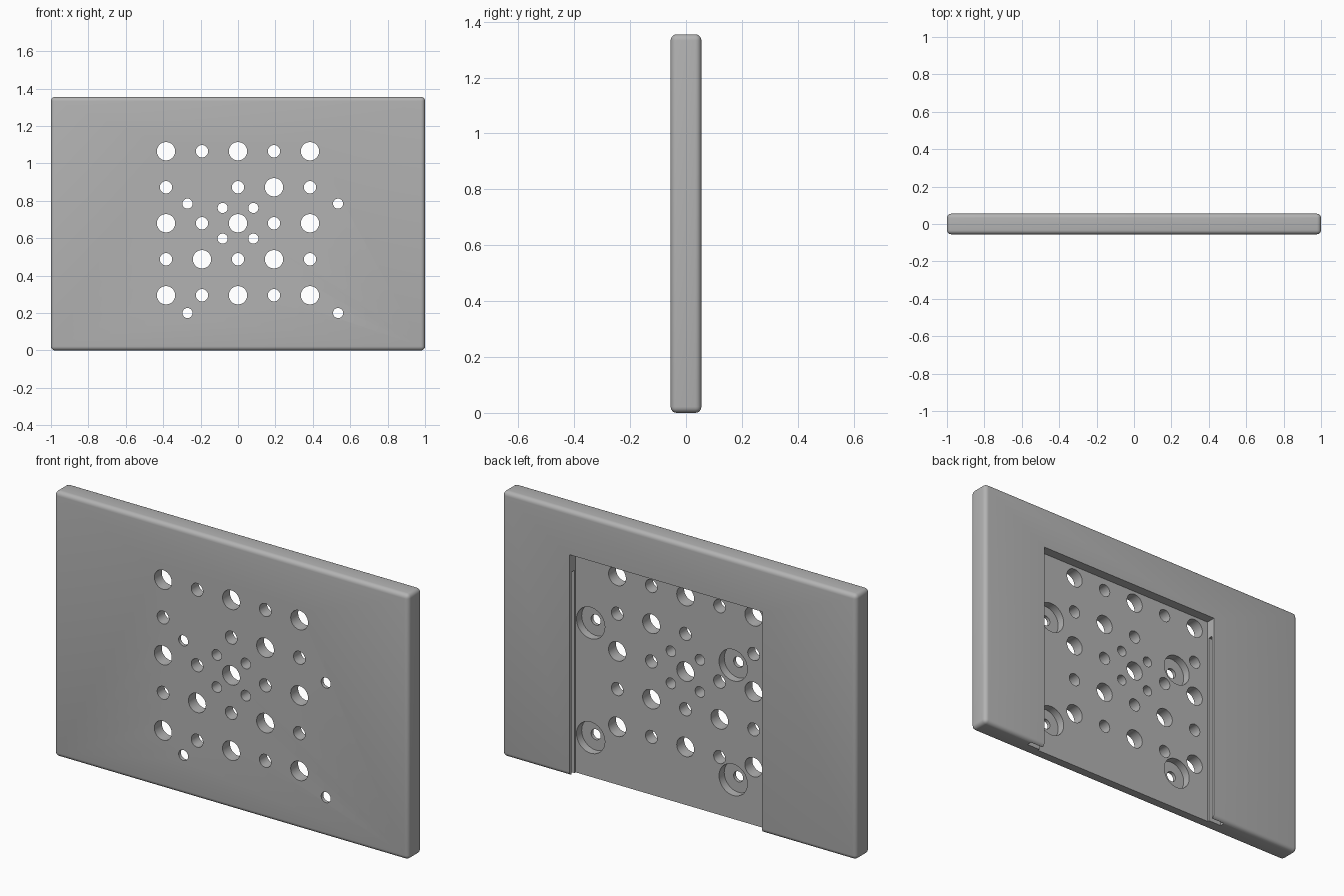
import bpy, bmesh, math
from mathutils import Matrix, Vector

cube = bpy.data.objects.get("Cube")
if cube:
    bpy.data.objects.remove(cube, do_unlink=True)

W, T, H = 2.0, 0.11, 1.355      # plate width, thickness, height
BACK = T / 2
FLOOR = BACK - 0.05             # recess floor
MID_Z = 0.68
PITCH = 0.1925

grey = bpy.data.materials.new("plain_grey")
grey.use_nodes = True
grey.diffuse_color = (0.45, 0.45, 0.45, 1)
grey.node_tree.nodes["Principled BSDF"].inputs["Base Color"].default_value = (0.45, 0.45, 0.45, 1)


def add_box(bm, lo, hi):
    lo, hi = Vector(lo), Vector(hi)
    matrix = Matrix.Translation((lo + hi) / 2) @ Matrix.Diagonal((*(hi - lo), 1))
    bmesh.ops.create_cube(bm, size=1, matrix=matrix)


def add_bore(bm, x, z, radius, y0, y1):
    matrix = Matrix.Translation((x, (y0 + y1) / 2, z)) @ Matrix.Rotation(math.pi / 2, 4, 'X')
    bmesh.ops.create_cone(bm, cap_ends=True, segments=40, radius1=radius,
                          radius2=radius, depth=y1 - y0, matrix=matrix)


def make_object(name, bm):
    mesh = bpy.data.meshes.new(name)
    bm.to_mesh(mesh)
    bm.free()
    mesh.materials.append(grey)
    obj = bpy.data.objects.new(name, mesh)
    bpy.context.collection.objects.link(obj)
    return obj


# Plate with rounded outer edges
bm = bmesh.new()
add_box(bm, (-W / 2, -T / 2, 0), (W / 2, T / 2, H))
bmesh.ops.bevel(bm, geom=bm.edges[:], offset=0.022, segments=5, profile=0.5, affect='EDGES')
plate = make_object("mounting_plate", bm)
bpy.context.view_layer.objects.active = plate
plate.select_set(True)


def cut(name, bm):
    cutter = make_object(name, bm)
    cutter.hide_render = True
    mod = plate.modifiers.new(name, 'BOOLEAN')
    mod.operation = 'DIFFERENCE'
    mod.solver = 'EXACT'
    mod.object = cutter
    bpy.ops.object.modifier_apply(modifier=name)
    bpy.data.objects.remove(cutter, do_unlink=True)


# Rear recess, open at the bottom
LEFT, RIGHT, TOP = 0.62, -0.467, 1.13
bm = bmesh.new()
add_box(bm, (RIGHT, FLOOR, -0.1), (LEFT, BACK + 0.1, TOP))
cut("recess", bm)

# Slide-in slots in both side walls of the recess
bm = bmesh.new()
for wall, side in ((LEFT, 1), (RIGHT, -1)):
    a, b = sorted((wall - side * 0.02, wall + side * 0.075))
    add_box(bm, (a, 0.015, -0.1), (b, 0.04, 1.035))
cut("side_slots", bm)

# Grid of alternating large and small holes, one position left out
bm = bmesh.new()
for i in range(-2, 3):
    for j in range(-2, 3):
        if (i, j) != (-1, 1):
            radius = 0.049 if (i + j) % 2 == 0 else 0.033
            add_bore(bm, i * PITCH, MID_Z + j * PITCH, radius, -0.2, 0.2)

# Four small holes around the middle
for sx in (-1, 1):
    for sz in (-1, 1):
        add_bore(bm, sx * 0.082, MID_Z + sz * 0.082, 0.027, -0.2, 0.2)
cut("grid_holes", bm)

# Screw holes with counterbores in the recess floor
screws = [(x, z) for x in (-0.27, 0.535) for z in (0.2, 0.785)]
bm = bmesh.new()
for x, z in screws:
    add_bore(bm, x, z, 0.08, -0.037, FLOOR + 0.02)
cut("counterbores", bm)
bm = bmesh.new()
for x, z in screws:
    add_bore(bm, x, z, 0.027, -0.2, 0.2)
cut("screw_holes", bm)

bpy.ops.object.shade_smooth_by_angle(angle=math.radians(30))
